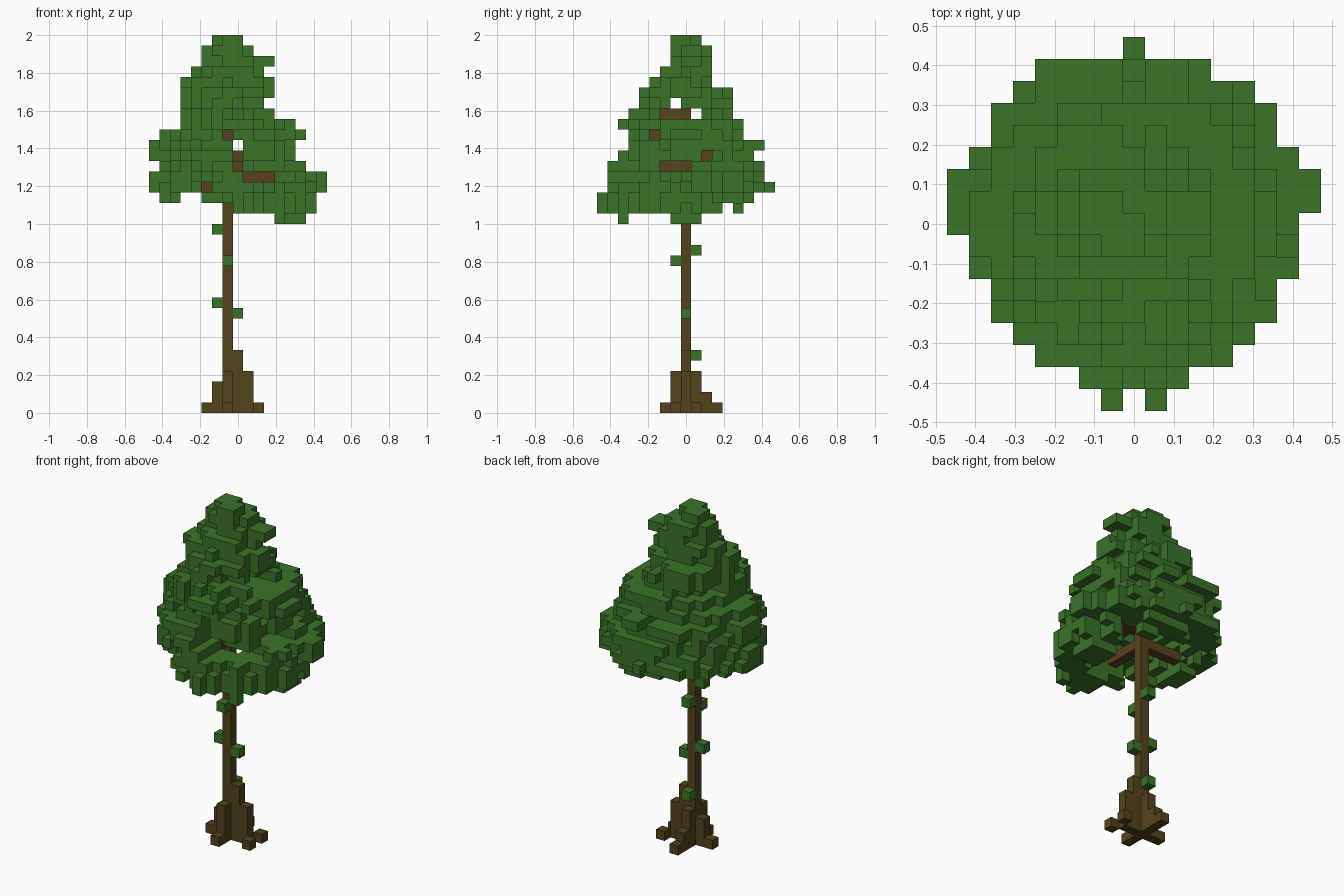
import bpy
import bmesh
import math
import random
from mathutils import Vector

random.seed(7)
CELL = 2 / 36

default_cube = bpy.data.objects.get("Cube")
if default_cube:
    bpy.data.objects.remove(default_cube)


def make_material(name, colour):
    material = bpy.data.materials.new(name)
    material.use_nodes = True
    material.diffuse_color = (*colour, 1)
    shader = next(n for n in material.node_tree.nodes if n.type == "BSDF_PRINCIPLED")
    shader.inputs["Base Color"].default_value = (*colour, 1)
    shader.inputs["Roughness"].default_value = 0.9
    return material


def block(xs, ys, zs):
    """All cells in a box given by inclusive ranges."""
    return {(x, y, z)
            for x in range(xs[0], xs[1] + 1)
            for y in range(ys[0], ys[1] + 1)
            for z in range(zs[0], zs[1] + 1)}


def column(x, y, height):
    return block((x, x), (y, y), (0, height - 1))


def build_cells(name, cells, material):
    """Turn grid cells into one mesh holding only the exposed square faces."""
    bm = bmesh.new()
    for cell in sorted(cells):
        centre = Vector(cell) + Vector((0, 0, 0.5))
        for axis in range(3):
            for sign in (-1, 1):
                step = [0, 0, 0]
                step[axis] = sign
                if tuple(c + s for c, s in zip(cell, step)) in cells:
                    continue
                normal = Vector(step)
                u = Vector([float(i == (axis + 1) % 3) for i in range(3)])
                v = normal.cross(u)
                corners = [centre + (normal + a + b) / 2
                           for a, b in ((-u, -v), (u, -v), (u, v), (-u, v))]
                bm.faces.new([bm.verts.new(c * CELL) for c in corners])
    bmesh.ops.remove_doubles(bm, verts=bm.verts, dist=CELL / 100)
    mesh = bpy.data.meshes.new(name)
    bm.to_mesh(mesh)
    bm.free()
    mesh.materials.append(material)
    obj = bpy.data.objects.new(name, mesh)
    bpy.context.collection.objects.link(obj)
    return obj


bark = make_material("dark bark", (0.088, 0.056, 0.0115))
wood = make_material("branch wood", (0.098, 0.054, 0.0125))
green = make_material("leaf green", (0.043, 0.172, 0.022))

# Trunk
trunk = block((-1, -1), (0, 0), (0, 28))

# Buttress roots as stepped columns
roots = set()
for x, y, height in ((0, 0, 6), (1, 0, 4), (2, -1, 1), (2, 1, 1),
                     (-2, 0, 3), (-3, 0, 1), (-1, -1, 4),
                     (-1, -2, 1), (-1, 1, 4), (-1, 2, 2), (-1, 3, 1)):
    roots |= column(x, y, height)

# Branches
branches = set()
for limb in (((0, 0), (-2, 0), (23, 23)), ((0, 0), (0, 0), (24, 24)),
             ((0, 3), (1, 1), (22, 22)), ((-5, -2), (0, 0), (21, 21)),
             ((-1, -1), (-4, -1), (21, 21)), ((-1, -1), (1, 3), (22, 22)),
             ((-1, 0), (2, 2), (24, 24)), ((-1, -1), (-2, 0), (28, 28)),
             ((-1, -1), (-3, -2), (26, 26))):
    branches |= block(*limb)
branches -= trunk

# Crown extents per layer, from the bottom up: left, right, front, back
LAYERS = (
    (-2, 7, -8, 5), (-7, 8, -8, 6), (-8, 8, -7, 8), (-8, 8, -7, 7),
    (-7, 6, -7, 7), (-8, 5, -6, 6), (-8, 5, -5, 7), (-7, 6, -5, 5),
    (-5, 5, -6, 5), (-5, 3, -5, 4), (-5, 2, -4, 4), (-5, 3, -4, 4),
    (-5, 3, -3, 2), (-4, 2, -2, 2), (-3, 3, -1, 2), (-3, 1, -1, 2),
    (-2, 0, -1, 1))
FIRST_LAYER = 19


def in_outline(x, y):
    """Round plan of the crown, with a few single cells standing out."""
    if abs(x) == 8:
        return (1 if x > 0 else 0) <= y <= 3
    if abs(y) == 8:
        return abs(x) == (1 if y < 0 else 0)
    return x * x + (y - 0.5) ** 2 <= 61


def is_open(x, y, z):
    """Hollow underside, and the gaps between leaf clusters."""
    reach = math.hypot(x + 1, y)
    angle = math.degrees(math.atan2(y, x + 1))
    if reach ** 2 + ((z - 18) * 0.9) ** 2 < 26:
        return True
    # Lowest layers only hang at the front, right, back and far left
    if z <= 20 and not (-110 < angle < 30 or 50 < angle < 110
                        or z == 20 and abs(angle) > 148):
        return True
    if z <= 22 and 20 < angle < 75 and reach < 5:
        return True
    if 22 <= z <= 25 and -75 < angle < -25:
        return True
    # Narrow gaps that show the branches
    if x == 0 and (z == 25 or z in (23, 24) and y < 0):
        return True
    if z == 22 and x in (2, 3) and y < 1:
        return True
    if (z, y) in ((29, -1), (28, 1)):
        return True
    if x > -1 and (z == 28 and -2 <= y <= 0 or z == 26 and y == -3
                   or z == 24 and y == 2):
        return True
    if z == 26 and x == -1 and y < 0:
        return True
    if z == 23 and x > 0 and -2 <= y <= 0:
        return True
    if z == 21 and x == -3 and y < 0:
        return True
    return z == 20 and x == -4


# Crown: ragged oval layers, squarer towards the back left shoulder
leaves = set()
for z, (left, right, front, back) in enumerate(LAYERS, FIRST_LAYER):
    mid_x, mid_y = (left + right) / 2, (front + back) / 2
    half_x, half_y = (right - left + 1) / 2, (back - front + 1) / 2
    slack = 1.5 if half_x > 5 else 0.6
    for x, y, _ in sorted(block((left, right), (front, back), (z, z))):
        power = 3.2 if 22 <= z <= 29 and x > 0 and y > 0 else 2
        spread = (abs((x - mid_x) / half_x) ** power
                  + abs((y - mid_y) / half_y) ** power)
        tip = (x in (left, right) and abs(y - mid_y) <= slack
               or y in (front, back) and abs(x - mid_x) <= slack)
        filled = spread < random.uniform(0.58, 1.08) or tip
        if filled and in_outline(x, y) and not is_open(x, y, z):
            leaves.add((x, y, z))

# Drooping clusters under the crown, and one hanging in the front gap
leaves |= block((4, 6), (-1, 1), (18, 19))
leaves |= block((4, 4), (-6, -6), (18, 20))
leaves |= block((2, 4), (-4, -3), (23, 25)) | block((1, 3), (-5, -4), (24, 25))
leaves -= trunk | branches

# Small leaf tufts on the trunk
tufts = {(-2, 0, 17), (-1, -1, 14), (-2, 0, 10), (0, 0, 9), (-1, 1, 15), (-1, 1, 5)}

build_cells("trunk", trunk, bark)
build_cells("roots", roots - trunk, bark)
build_cells("branches", branches, wood)
build_cells("crown_leaves", leaves, green)
build_cells("trunk_leaf_tufts", tufts, green)
